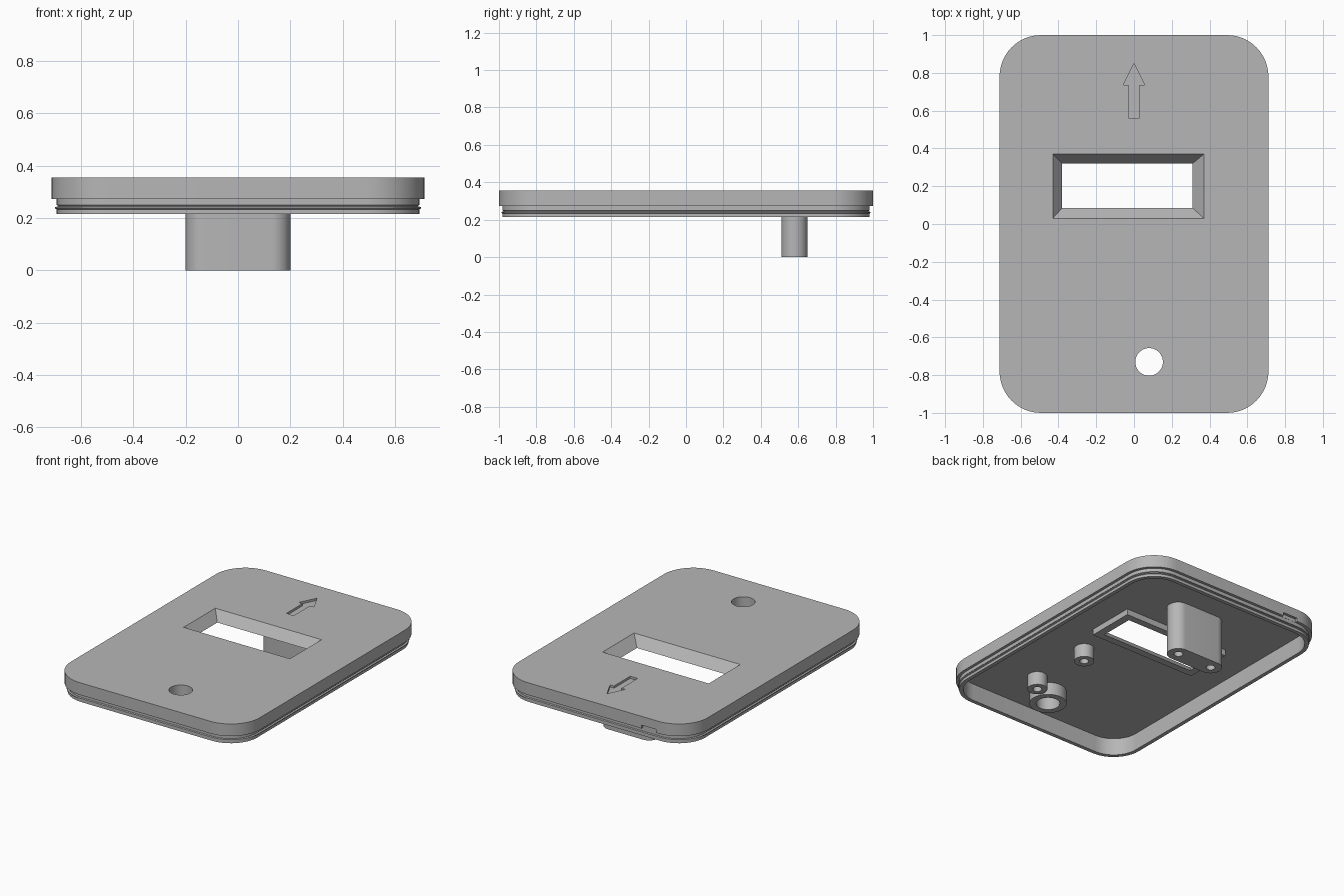
import bpy, bmesh, math

if "Cube" in bpy.data.objects:
    bpy.data.objects.remove(bpy.data.objects["Cube"])

grey = bpy.data.materials.new("plain_grey")
grey.use_nodes = True
grey.diffuse_color = (0.47, 0.47, 0.47, 1)
grey.node_tree.nodes["Principled BSDF"].inputs["Base Color"].default_value = grey.diffuse_color

TOP, FLOOR, RIM = 0.355, 0.33, 0.215


def rounded(hx, hy, r, cx=0, cy=0, steps=12):
    """Outline of a rectangle with rounded corners."""
    pts = []
    for k, (sx, sy) in enumerate([(1, 1), (-1, 1), (-1, -1), (1, -1)]):
        for i in range(steps + 1):
            a = math.pi / 2 * (k + i / steps)
            pts.append((cx + sx * (hx - r) + r * math.cos(a),
                        cy + sy * (hy - r) + r * math.sin(a)))
    return pts


def rect(hx, hy, cx=0, cy=0):
    return [(cx + hx, cy + hy), (cx - hx, cy + hy), (cx - hx, cy - hy), (cx + hx, cy - hy)]


def circle(r, cx, cy, n=40):
    return [(cx + r * math.cos(math.tau * i / n), cy + r * math.sin(math.tau * i / n))
            for i in range(n)]


def loft(name, rings):
    """Skin a stack of (outline, height) rings and cap both ends."""
    bm = bmesh.new()
    loops = [[bm.verts.new((x, y, z)) for x, y in pts] for pts, z in rings]
    n = len(loops[0])
    for a, b in zip(loops, loops[1:]):
        for i in range(n):
            bm.faces.new((a[i], a[(i + 1) % n], b[(i + 1) % n], b[i]))
    bm.faces.new(loops[0])
    bm.faces.new(loops[-1])
    bmesh.ops.remove_doubles(bm, verts=bm.verts, dist=1e-5)
    bmesh.ops.recalc_face_normals(bm, faces=bm.faces)
    mesh = bpy.data.meshes.new(name)
    bm.to_mesh(mesh)
    bm.free()
    mesh.materials.append(grey)
    obj = bpy.data.objects.new(name, mesh)
    bpy.context.collection.objects.link(obj)
    return obj


def cut(obj, cutters):
    bpy.context.view_layer.objects.active = obj
    for c in cutters:
        mod = obj.modifiers.new("cut", 'BOOLEAN')
        mod.operation, mod.solver, mod.object = 'DIFFERENCE', 'EXACT', c
        bpy.ops.object.modifier_apply(modifier=mod.name)


# Lid: one profile of (inset, height) swept round the outline, with a sealing bead on the rim
profile = [(0, TOP), (0, 0.272), (0.019, 0.272), (0.019, 0.249), (0.024, 0.247),
           (0.024, 0.244), (0.013, 0.242), (0.013, 0.236), (0.019, 0.233),
           (0.019, RIM), (0.045, RIM), (0.045, FLOOR)]
lid = loft("lid", [(rounded(0.712 - d, 1 - d, 0.22 - d), z) for d, z in profile])

# Raised lip under the window, and collar under the round hole
lip = loft("window_lip", [(rect(0.395, 0.165, -0.033, 0.202), z) for z in (FLOOR + 0.005, 0.29)])
HOLE = (0.08, -0.73)
collar = loft("hole_collar", [(circle(0.115, *HOLE), z) for z in (FLOOR + 0.005, 0.245)])

# Cutters
funnel = [(rect(0.40 - 0.055 * t, 0.17 - 0.0525 * t, -0.03 - 0.005 * t, 0.20 + 0.0025 * t),
           TOP - 0.065 * t) for t in (-0.2, 1.2)]
window_cutter = loft("window_cutter", funnel)
hole_cutter = loft("hole_cutter", [(circle(0.073, *HOLE), z) for z in (0.2, 0.4)])
half = [(0, 0.85), (-0.057, 0.735), (-0.028, 0.735), (-0.028, 0.56)]
arrow = half + [(-x, y) for x, y in reversed(half[1:])]
arrow_cutter = loft("arrow_cutter", [(arrow, z) for z in (TOP + 0.05, TOP - 0.015)])
notch_cutter = loft("notch_cutter", [(rect(0.055, 0.03, -0.42, 1.012), z) for z in (0.25, 0.295)])

# Long post with two screw holes
post = loft("post", [(rounded(0.2, 0.07, 0.0699, 0, 0.58), z) for z in (FLOOR + 0.005, 0)])
screw_cutters = [loft("screw_cutter", [(circle(0.028, x, 0.58, 24), z) for z in (-0.05, 0.2)])
                 for x in (-0.13, 0.13)]

cut(lid, [window_cutter, hole_cutter, arrow_cutter, notch_cutter])
cut(lip, [window_cutter])
cut(collar, [hole_cutter])
cut(post, screw_cutters)
for c in [window_cutter, hole_cutter, arrow_cutter, notch_cutter] + screw_cutters:
    bpy.data.objects.remove(c)

# Short screw bosses with blind holes
bosses = []
for name, y in (("front_boss", -0.63), ("middle_boss", -0.18)):
    steps = [(0.062, FLOOR + 0.005), (0.062, 0.24), (0.028, 0.24), (0.028, 0.31)]
    bosses.append(loft(name, [(circle(r, 0.25, y, 32), z) for r, z in steps]))

# Smooth the curved walls, keep edges crisp
bpy.ops.object.select_all(action='DESELECT')
for obj in [lid, lip, collar, post] + bosses:
    obj.select_set(True)
bpy.context.view_layer.objects.active = lid
bpy.ops.object.shade_smooth_by_angle(angle=math.radians(30))
